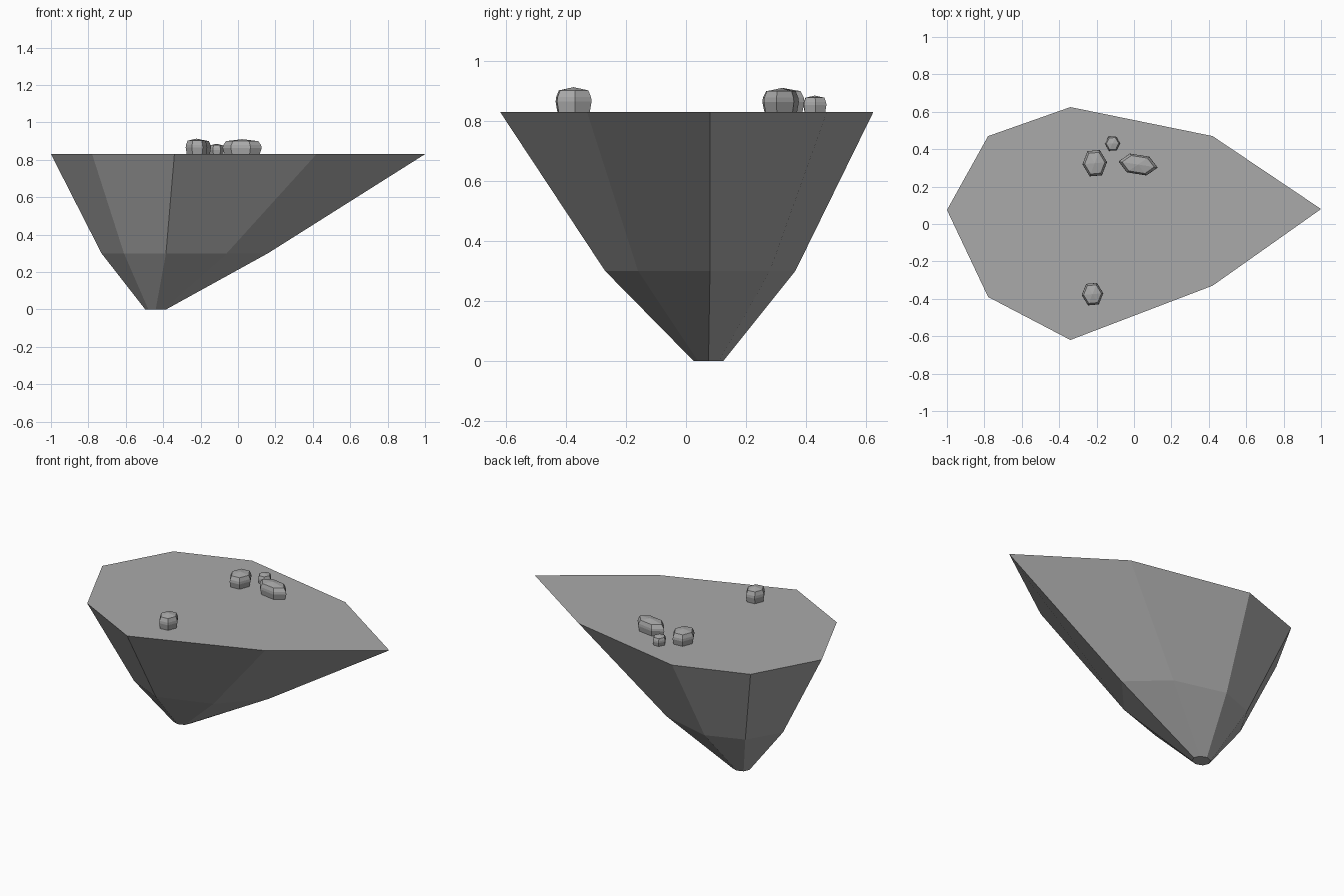
import bpy, bmesh
from math import cos, sin, pi, radians

if "Cube" in bpy.data.objects:
    bpy.data.objects.remove(bpy.data.objects["Cube"], do_unlink=True)


def material(name, value):
    mat = bpy.data.materials.new(name)
    mat.use_nodes = True
    colour = (value, value, value, 1)
    mat.diffuse_color = colour
    mat.node_tree.nodes["Principled BSDF"].inputs["Base Color"].default_value = colour
    return mat


stone = material("grey stone", 0.4)


def loft(name, rings, peak=None):
    """Skin a stack of outlines; close the top flat or with a shallow peak."""
    bm = bmesh.new()
    loops = [[bm.verts.new(p) for p in ring] for ring in rings]
    n = len(loops[0])
    for low, high in zip(loops, loops[1:]):
        for i in range(n):
            j = (i + 1) % n
            bm.faces.new((low[i], low[j], high[j], high[i]))
    bm.faces.new(loops[0][::-1])
    if peak:
        tip = bm.verts.new(peak)
        for i in range(n):
            bm.faces.new((loops[-1][i], loops[-1][(i + 1) % n], tip))
    else:
        bm.faces.new(loops[-1])
    bmesh.ops.recalc_face_normals(bm, faces=bm.faces)
    mesh = bpy.data.meshes.new(name)
    bm.to_mesh(mesh)
    bm.free()
    mesh.materials.append(stone)
    obj = bpy.data.objects.new(name, mesh)
    bpy.context.collection.objects.link(obj)


# Floating island: flat plateau tapering to an off-centre foot
ground = 0.83
plateau = [(1, 0.08), (0.42, 0.47), (-0.34, 0.625), (-0.78, 0.47),
           (-1, 0.075), (-0.78, -0.39), (-0.34, -0.62), (0.42, -0.33)]
waist = [(0.16, 0.08), (-0.06, 0.28), (-0.385, 0.365), (-0.61, 0.28),
         (-0.73, 0.075), (-0.61, -0.165), (-0.385, -0.27), (-0.06, -0.16)]
foot = [(-0.44 + 0.056 * cos(i * pi / 4), 0.075 + 0.05 * sin(i * pi / 4))
        for i in range(8)]
loft("island", [[(x, y, z) for x, y in outline]
                for outline, z in ((foot, 0), (waist, 0.3), (plateau, ground))])


# Six-sided boulders resting on the plateau
def boulder(name, x, y, rx, ry, height, turn):
    a = radians(turn)

    def ring(scale, level):
        points = []
        for i in range(6):
            u = rx * scale * cos(i * pi / 3)
            v = ry * scale * sin(i * pi / 3) * 1.15
            points.append((x + u * cos(a) - v * sin(a),
                           y + u * sin(a) + v * cos(a), ground + height * level))
        return points

    loft(name, [ring(0.9, 0), ring(1, 0.42), ring(0.97, 0.6), ring(0.82, 0.87)],
         (x, y, ground + height))


boulder("front_boulder", -0.222, -0.375, 0.058, 0.058, 0.083, 5)
boulder("back_boulder", -0.21, 0.325, 0.066, 0.068, 0.08, 5)
boulder("long_boulder", 0.022, 0.318, 0.106, 0.051, 0.08, -9)
boulder("small_boulder", -0.115, 0.43, 0.04, 0.038, 0.055, 2)
